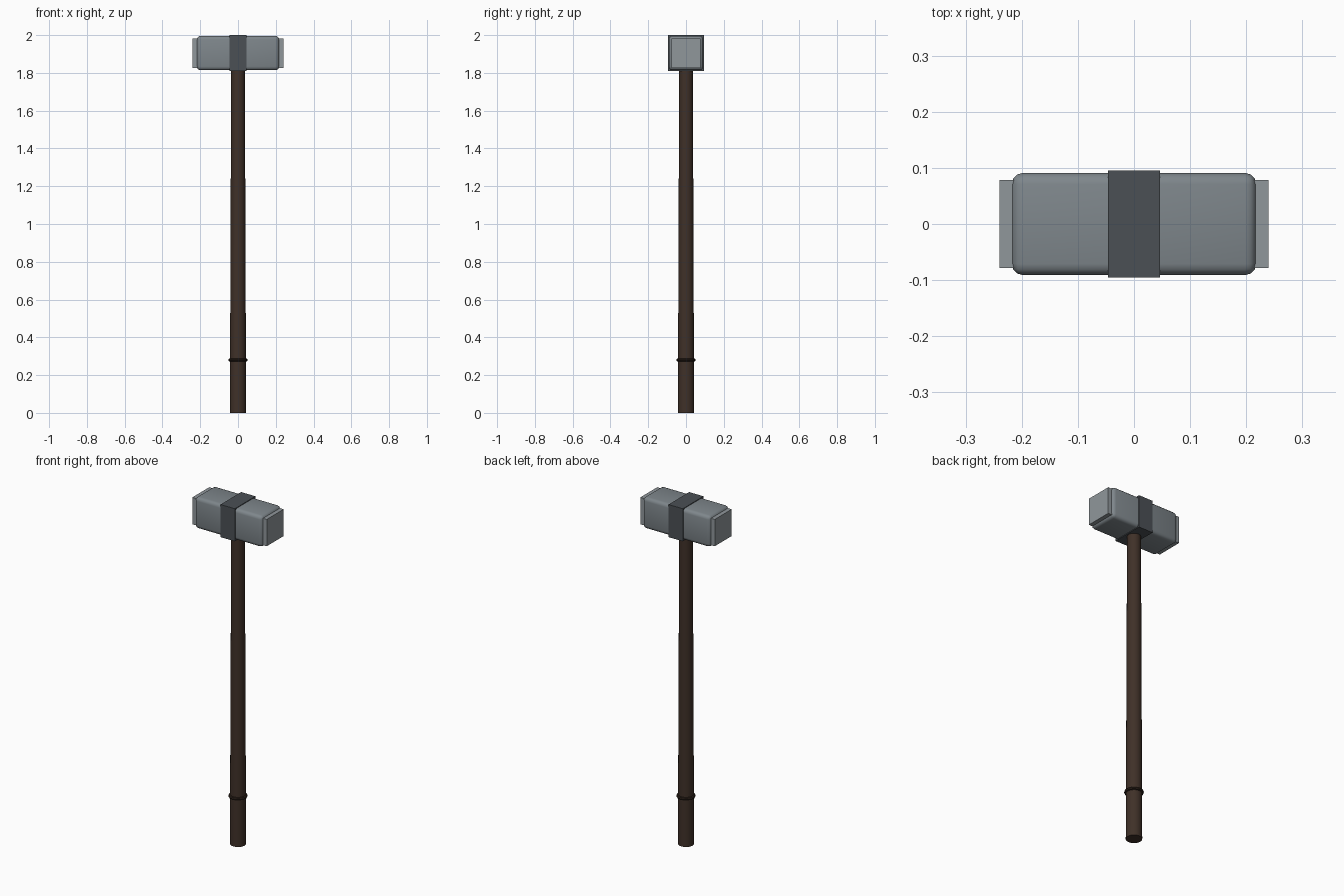
import bpy

if "Cube" in bpy.data.objects:
    bpy.data.objects.remove(bpy.data.objects["Cube"])

HEAD_Z = 1.905


def material(name, rgb):
    m = bpy.data.materials.new(name)
    m.diffuse_color = (*rgb, 1)
    m.use_nodes = True
    m.node_tree.nodes["Principled BSDF"].inputs["Base Color"].default_value = m.diffuse_color
    return m


steel = material("steel", (0.21, 0.24, 0.26))
worn_steel = material("worn_steel", (0.28, 0.31, 0.33))
dark_iron = material("dark_iron", (0.07, 0.08, 0.09))
wood = material("dark_wood", (0.05, 0.03, 0.021))
leather = material("leather", (0.025, 0.015, 0.01))


def finish(name, mat, smooth=False):
    ob = bpy.context.object
    ob.name = name
    ob.data.materials.append(mat)
    if smooth:
        bpy.ops.object.shade_smooth_by_angle()
    return ob


def box(name, size, x, mat, bevel=0):
    bpy.ops.mesh.primitive_cube_add(size=1, location=(x, 0, HEAD_Z))
    bpy.context.object.scale = size
    bpy.ops.object.transform_apply(location=False, rotation=False, scale=True)
    if bevel:
        mod = bpy.context.object.modifiers.new("rounded_edges", 'BEVEL')
        mod.width = bevel
        mod.segments = 3
        bpy.ops.object.modifier_apply(modifier=mod.name)
    return finish(name, mat, bool(bevel))


# Hammer head with rounded edges
box("head", (0.436, 0.182, 0.182), 0, steel, 0.02)

# Striking faces on both ends
for side, label in ((-1, "left"), (1, "right")):
    box(label + "_striking_face", (0.04, 0.156, 0.156), side * 0.22, worn_steel)

# Band around the middle of the head
box("head_band", (0.092, 0.19, 0.19), 0, dark_iron)

# Tapered handle, running up into the head
bpy.ops.mesh.primitive_cone_add(vertices=24, radius1=0.043, radius2=0.036,
                                depth=1.88, location=(0, 0, 0.94))
finish("handle", wood, True)

# Grip ring
bpy.ops.mesh.primitive_torus_add(major_radius=0.042, minor_radius=0.009,
                                 major_segments=24, minor_segments=8,
                                 location=(0, 0, 0.28))
finish("grip_ring", leather, True)
